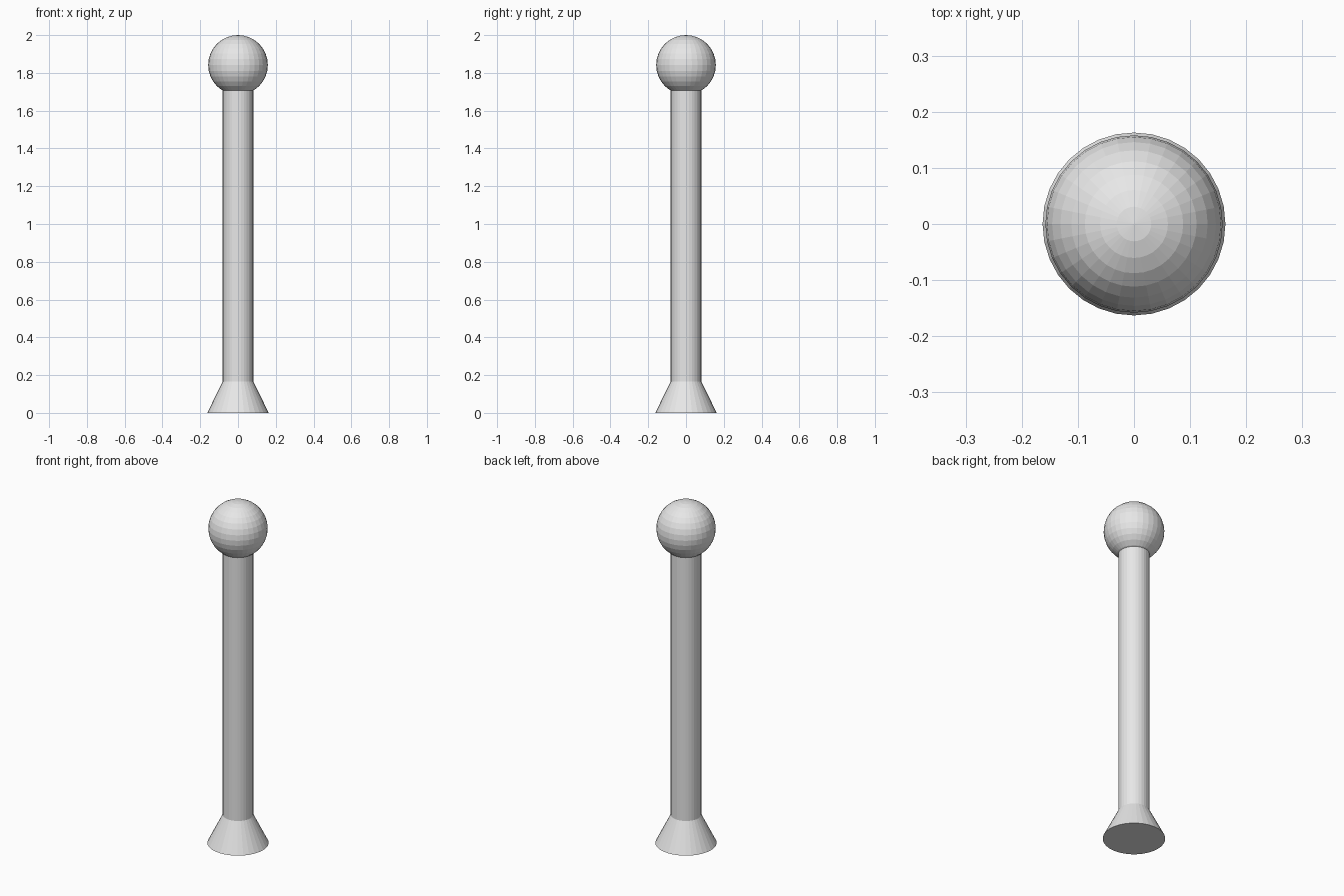
import bpy

if "Cube" in bpy.data.objects:
    bpy.data.objects.remove(bpy.data.objects["Cube"])

SIDES = 32
R_FOOT, R_SHAFT, R_BALL = 0.163, 0.081, 0.158
Z_FOOT, Z_SHAFT = 0.165, 1.71

grey = bpy.data.materials.new("plain_grey")
grey.diffuse_color = (0.8, 0.8, 0.8, 1)
grey.use_nodes = True
grey.node_tree.nodes["Principled BSDF"].inputs["Base Color"].default_value = grey.diffuse_color


def finish(name):
    ob = bpy.context.object
    ob.name = name
    ob.data.materials.append(grey)


# flared foot
bpy.ops.mesh.primitive_cone_add(vertices=SIDES, radius1=R_FOOT, radius2=R_SHAFT,
                                depth=Z_FOOT, location=(0, 0, Z_FOOT / 2))
finish("foot")

# long straight shaft
bpy.ops.mesh.primitive_cylinder_add(vertices=SIDES, radius=R_SHAFT, depth=Z_SHAFT - Z_FOOT,
                                    location=(0, 0, (Z_SHAFT + Z_FOOT) / 2))
finish("shaft")

# faceted ball on top
bpy.ops.mesh.primitive_uv_sphere_add(segments=SIDES, ring_count=16, radius=R_BALL,
                                     location=(0, 0, 2 - R_BALL))
finish("ball")
